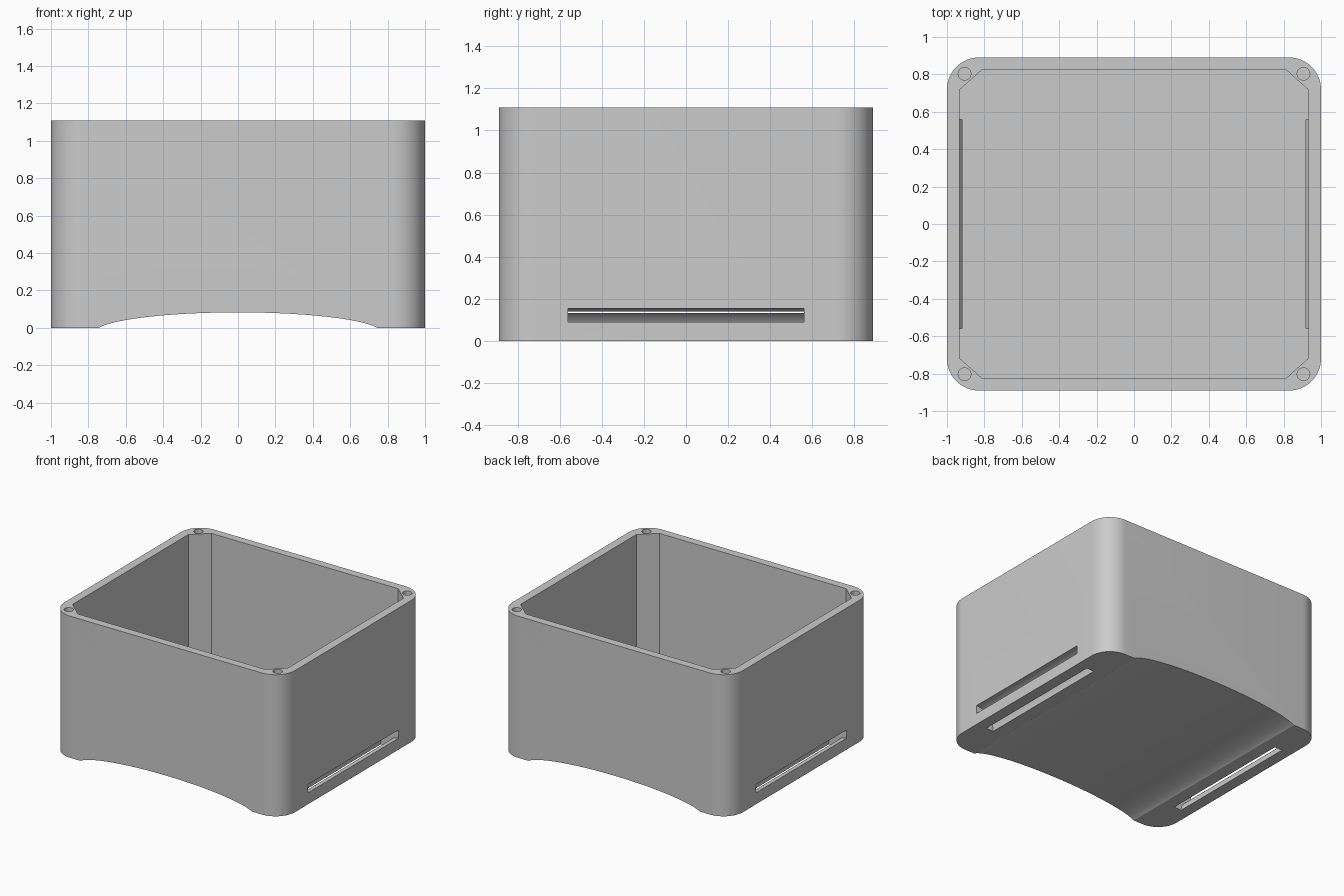
import bpy, bmesh
from math import pi, sin, cos, sqrt

if "Cube" in bpy.data.objects:
    bpy.data.objects.remove(bpy.data.objects["Cube"])

HX, HY, H = 1.0, 0.89, 1.11
FLOOR = 0.133

grey = bpy.data.materials.new("plain grey")
grey.use_nodes = True
grey.diffuse_color = (0.6, 0.6, 0.6, 1)
grey.node_tree.nodes["Principled BSDF"].inputs["Base Color"].default_value = (0.6, 0.6, 0.6, 1)


def prism(name, outline, start, end, axis="z"):
    """Extrude a closed outline along z, or an x-z outline along y."""
    bm = bmesh.new()
    place = (lambda a, b, t: (a, b, t)) if axis == "z" else (lambda a, b, t: (a, t, b))
    face = bm.faces.new([bm.verts.new(place(a, b, start)) for a, b in outline])
    new = bmesh.ops.extrude_face_region(bm, geom=[face])["geom"]
    shift = place(0, 0, end - start)
    bmesh.ops.translate(bm, vec=shift, verts=[v for v in new if isinstance(v, bmesh.types.BMVert)])
    bmesh.ops.recalc_face_normals(bm, faces=bm.faces)
    mesh = bpy.data.meshes.new(name)
    bm.to_mesh(mesh)
    bm.free()
    obj = bpy.data.objects.new(name, mesh)
    bpy.context.collection.objects.link(obj)
    mesh.materials.append(grey)
    return obj


def arc(cx, cy, r, a0, a1, n):
    return [(cx + r * cos(a0 + (a1 - a0) * i / n), cy + r * sin(a0 + (a1 - a0) * i / n))
            for i in range(n + 1)]


# Outer shell with rounded upright corners
R = 0.17
outline = []
for k, (sx, sy) in enumerate([(1, 1), (-1, 1), (-1, -1), (1, -1)]):
    outline += arc(sx * (HX - R), sy * (HY - R), R, k * pi / 2, (k + 1) * pi / 2, 16)
box = prism("box_body", outline, 0, H)

# Inner cavity with chamfered corners
cx, cy, ix, iy = 0.933, 0.827, 0.81, 0.717
cavity = [(cx, iy), (ix, cy), (-ix, cy), (-cx, iy), (-cx, -iy), (-ix, -cy), (ix, -cy), (cx, -iy)]
cutters = [prism("cavity_cutter", cavity, FLOOR, H + 0.1)]

# Shallow arch under the base
arch = [(0.765 * cos(pi * i / 64), 0.108 * sin(pi * i / 64) - 0.025) for i in range(65)]
cutters.append(prism("arch_cutter", arch, -1, 1, "y"))

# Curved strap channels from each side wall to the underside
for s in (-1, 1):
    ring = arc(1, 0, 0.155, pi * 0.4, pi * 1.1, 28) + arc(1, 0, 0.09, pi * 1.1, pi * 0.4, 28)
    cutters.append(prism("strap_channel_cutter", [(s * x, z) for x, z in ring], -0.56, 0.56, "y"))

# Screw holes in the rim corners
for sx in (-1, 1):
    for sy in (-1, 1):
        hole = arc(sx * 0.906, sy * 0.803, 0.034, 0, 2 * pi, 24)[:-1]
        cutters.append(prism("screw_hole_cutter", hole, H - 0.4, H + 0.1))

for c in cutters:
    c.hide_render = True
    mod = box.modifiers.new(c.name, "BOOLEAN")
    mod.operation, mod.solver, mod.object = "DIFFERENCE", "EXACT", c

# Bake the cuts and drop the cutters
bpy.context.view_layer.update()
baked = bpy.data.meshes.new_from_object(box.evaluated_get(bpy.context.evaluated_depsgraph_get()))
box.modifiers.clear()
box.data = baked
for c in cutters:
    bpy.data.objects.remove(c)

bpy.ops.object.select_all(action="DESELECT")
bpy.context.view_layer.objects.active = box
box.select_set(True)
bpy.ops.object.shade_smooth_by_angle(angle=pi / 6)
